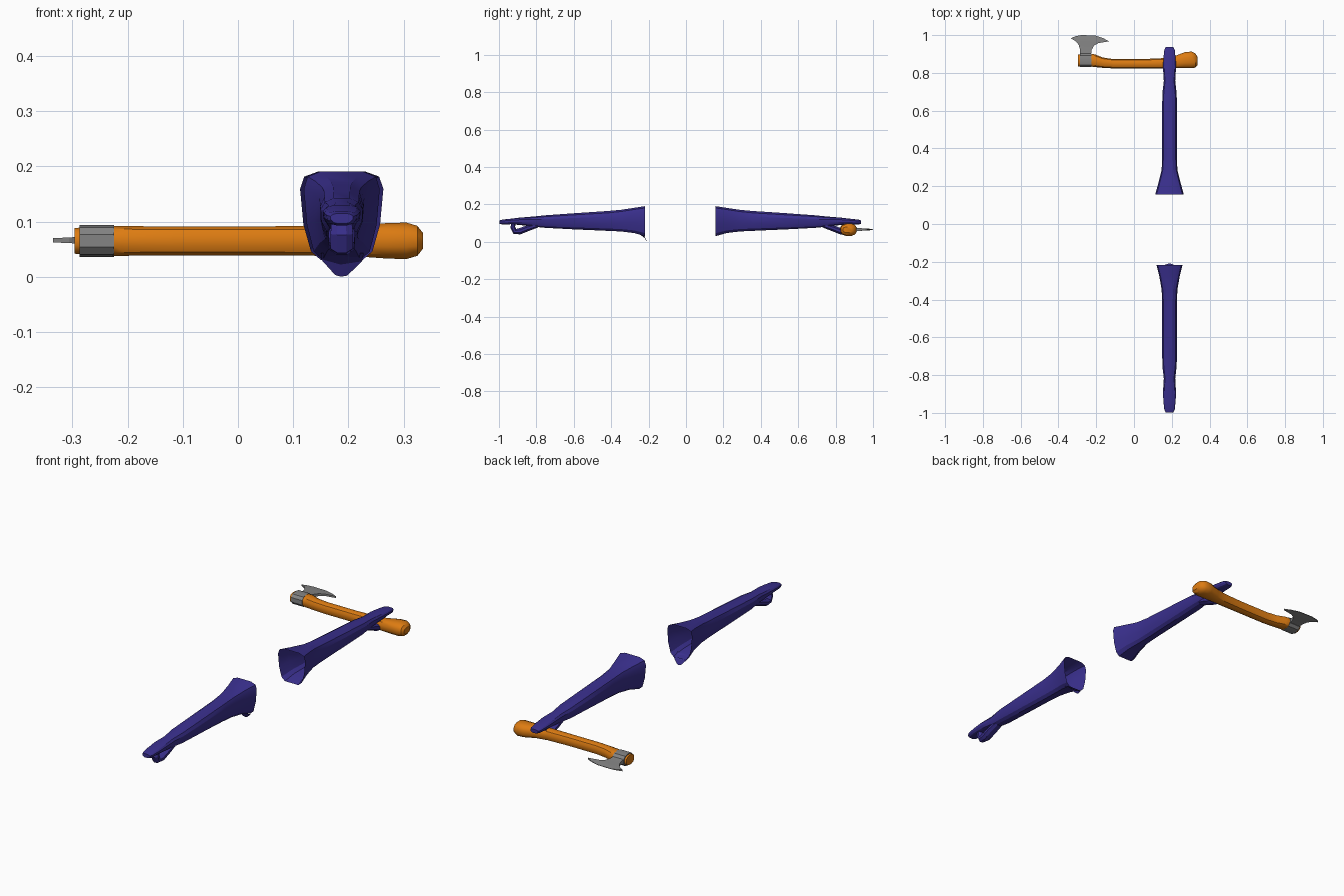
import bpy, bmesh, math
from mathutils import Vector

if "Cube" in bpy.data.objects:
    bpy.data.objects.remove(bpy.data.objects["Cube"])


def material(name, rgb):
    m = bpy.data.materials.new(name)
    m.diffuse_color = (*rgb, 1)
    m.use_nodes = True
    m.node_tree.nodes["Principled BSDF"].inputs["Base Color"].default_value = m.diffuse_color
    return m


PURPLE = material("purple cloth", (0.042, 0.029, 0.27))
ORANGE = material("orange wood", (0.72, 0.2, 0.006))
GREY = material("grey steel", (0.23, 0.23, 0.23))


def finish(name, bm, mat, angle=30):
    bmesh.ops.recalc_face_normals(bm, faces=bm.faces)
    me = bpy.data.meshes.new(name)
    bm.to_mesh(me)
    bm.free()
    ob = bpy.data.objects.new(name, me)
    bpy.context.collection.objects.link(ob)
    me.materials.append(mat)
    bpy.ops.object.select_all(action='DESELECT')
    ob.select_set(True)
    bpy.context.view_layer.objects.active = ob
    bpy.ops.object.shade_smooth_by_angle(angle=math.radians(angle))
    return ob


def loft(name, rings, mat, cap_start=True, cap_end=True, angle=30):
    bm = bmesh.new()
    vs = [[bm.verts.new(p) for p in r] for r in rings]
    n = len(rings[0])
    for a, b in zip(vs, vs[1:]):
        for i in range(n):
            j = (i + 1) % n
            bm.faces.new((a[i], a[j], b[j], b[i]))
    if cap_start:
        bm.faces.new(vs[0])
    if cap_end:
        bm.faces.new(vs[-1])
    return finish(name, bm, mat, angle)


# Sleeve cross-section: broad top, narrower bottom (half width, height fraction)
HALF = [(0.55, 1), (0.9, 0.94), (1, 0.8), (0.92, 0.4), (0.74, 0.1), (0.5, 0)]
SLEEVE = HALF + [(-x, t) for x, t in reversed(HALF)]
ROUND = [(math.sin(a), 0.5 + 0.5 * math.cos(a))
         for a in [math.radians(15 + 30 * i) for i in range(12)]]


def arm_ring(cx, y, w, z0, z1, k):
    """k blends from the sleeve section (0) to a round one (1)."""
    return [(cx + w * (s[0] * (1 - k) + r[0] * k), y,
             z0 + (z1 - z0) * (s[1] * (1 - k) + r[1] * k))
            for s, r in zip(SLEEVE, ROUND)]


# Arm stations: distance from cuff, half width, bottom z, top z, roundness
ARM = [(0, 0.074, 0.03, 0.191, 0), (0.06, 0.058, 0.047, 0.182, 0.1),
       (0.13, 0.042, 0.055, 0.172, 0.3), (0.2, 0.040, 0.058, 0.166, 0.5),
       (0.38, 0.040, 0.066, 0.154, 0.6), (0.53, 0.039, 0.074, 0.143, 0.6),
       (0.60, 0.031, 0.081, 0.136, 0.7), (0.67, 0.035, 0.090, 0.130, 0.5),
       (0.72, 0.033, 0.094, 0.124, 0.5), (0.765, 0.028, 0.093, 0.119, 0.5),
       (0.779, 0.021, 0.096, 0.115, 0.6)]
# Curled fingers under the palm: centre distance, z centre, half width, thickness
CURL = [(0.575, 0.088, 0.022, 0.012), (0.625, 0.074, 0.026, 0.017),
        (0.672, 0.056, 0.025, 0.018), (0.698, 0.056, 0.022, 0.016),
        (0.708, 0.078, 0.022, 0.014), (0.705, 0.100, 0.020, 0.012)]


def build_arm(label, y0, sign, wscale):
    cx = 0.188
    loft(label + "_arm",
         [arm_ring(cx, y0 + sign * d, w * (wscale if d < 0.1 else 1), a, b, k)
          for d, w, a, b, k in ARM], PURPLE, cap_start=False, angle=25)
    rings = []
    for i, (d, z, w, t) in enumerate(CURL):
        a = Vector(CURL[max(i - 1, 0)][:2])
        b = Vector(CURL[min(i + 1, len(CURL) - 1)][:2])
        dirn = (b - a).normalized()
        nx, nz = -dirn.y, dirn.x
        rings.append([(cx + w * math.cos(q), y0 + sign * (d + nx * t * math.sin(q)),
                       z + nz * t * math.sin(q))
                      for q in [math.tau * (j + 0.5) / 8 for j in range(8)]])
    loft(label + "_curled_fingers", rings, PURPLE, angle=25)


build_arm("front", -0.218, -1, 0.93)
build_arm("back", 0.157, 1, 1.02)

# Torn flap hanging from the front cuff
bm = bmesh.new()
flap = [[(0.15, -0.25, 0.043), (0.188, -0.25, 0.041), (0.228, -0.25, 0.043)],
        [(0.15, -0.222, 0.032), (0.186, -0.222, 0.022), (0.225, -0.222, 0.028)],
        [(0.176, -0.211, 0.003), (0.187, -0.209, 0.0), (0.198, -0.211, 0.002)]]
g = [[bm.verts.new(p) for p in row] for row in flap]
for r in range(2):
    for c in range(2):
        bm.faces.new((g[r][c], g[r][c + 1], g[r + 1][c + 1], g[r + 1][c]))
finish("torn_cuff_flap", bm, PURPLE, 20)


def bar_ring(x, y0, y1, z0, z1, n=12):
    """Rounded section across the x axis."""
    pts = []
    for i in range(n):
        a = math.tau * (i + 0.5) / n
        c, s = math.cos(a), math.sin(a)
        f = lambda v: math.copysign(abs(v) ** 0.8, v)
        pts.append((x, (y0 + y1) / 2 + (y1 - y0) / 2 * f(c),
                    (z0 + z1) / 2 + (z1 - z0) / 2 * f(s)))
    return pts


# Axe handle: x, y range, z range
HANDLE = [(-0.296, 0.833, 0.897, 0.041, 0.089), (-0.225, 0.832, 0.902, 0.037, 0.093),
          (-0.205, 0.830, 0.898, 0.037, 0.093), (-0.165, 0.826, 0.882, 0.038, 0.092),
          (-0.11, 0.823, 0.874, 0.038, 0.092), (0.05, 0.823, 0.874, 0.038, 0.092),
          (0.16, 0.823, 0.879, 0.037, 0.093), (0.215, 0.824, 0.890, 0.036, 0.094),
          (0.27, 0.824, 0.911, 0.032, 0.098), (0.305, 0.824, 0.914, 0.031, 0.099),
          (0.325, 0.827, 0.904, 0.037, 0.093), (0.335, 0.838, 0.888, 0.050, 0.080)]
loft("axe_handle", [bar_ring(*h) for h in HANDLE], ORANGE, angle=35)

# Steel collar around the handle
loft("axe_collar", [bar_ring(x, 0.829, 0.905, 0.036, 0.094, 10)
                    for x in (-0.287, -0.225)], GREY)

# Blade: rows from neck to cutting edge (left point, right point, half thickness)
BLADE = [((-0.285, 0.895), (-0.228, 0.895), 0.012), ((-0.286, 0.925), (-0.224, 0.922), 0.008),
         ((-0.293, 0.948), (-0.212, 0.944), 0.006), ((-0.306, 0.966), (-0.188, 0.958), 0.005),
         ((-0.335, 0.983), (-0.132, 0.967), 0.004), ((-0.310, 0.994), (-0.165, 0.985), 0.002),
         ((-0.280, 1.0), (-0.205, 0.998), 0.001)]
Z = 0.066
loft("axe_blade", [[(l[0], l[1], Z - t), (r[0], r[1], Z - t),
                    (r[0], r[1], Z + t), (l[0], l[1], Z + t)]
                   for l, r, t in BLADE], GREY, angle=20)
